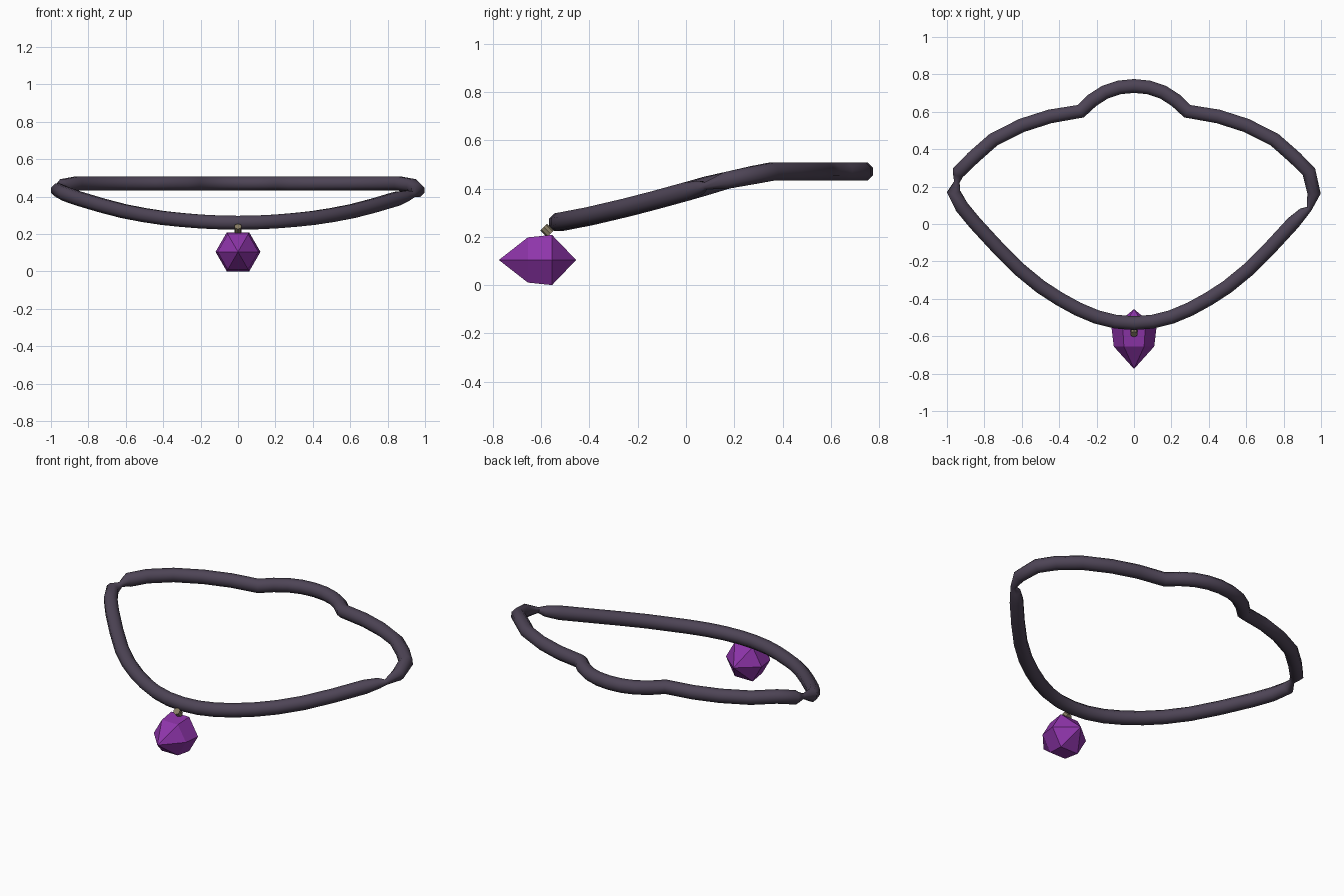
import bpy, bmesh, math
from mathutils import Vector, Matrix

if "Cube" in bpy.data.objects:
    bpy.data.objects.remove(bpy.data.objects["Cube"])


def material(name, rgb):
    m = bpy.data.materials.new(name)
    m.diffuse_color = (*rgb, 1)
    m.use_nodes = True
    m.node_tree.nodes["Principled BSDF"].inputs["Base Color"].default_value = m.diffuse_color
    return m


CORD = material("dark violet cord", (0.075, 0.058, 0.092))
GEM = material("purple crystal", (0.27, 0.035, 0.40))
METAL = material("dull brass", (0.25, 0.21, 0.13))


def add_object(name, bm, mat):
    bmesh.ops.recalc_face_normals(bm, faces=bm.faces)
    me = bpy.data.meshes.new(name)
    bm.to_mesh(me)
    bm.free()
    me.materials.append(mat)
    ob = bpy.data.objects.new(name, me)
    bpy.context.collection.objects.link(ob)
    return ob


def bridge(bm, a, b):
    n = len(a)
    for i in range(n):
        bm.faces.new((a[i], a[(i + 1) % n], b[(i + 1) % n], b[i]))


# Cord height rises from the front and levels off at the back
SLOPE = [(-0.53, 0.26), (-0.4, 0.285), (-0.2, 0.332), (0.0, 0.387),
         (0.15, 0.43), (0.35, 0.47), (0.9, 0.47)]


def height(y):
    for (y0, z0), (y1, z1) in zip(SLOPE, SLOPE[1:]):
        if y <= y1:
            return z0 + (z1 - z0) * (y - y0) / (y1 - y0)


# Cord outline, half of it from front to back; the sides pinch at different points
FRONT = [(0, -0.53), (0.10, -0.522), (0.20, -0.497), (0.30, -0.455), (0.40, -0.40),
         (0.50, -0.335), (0.61, -0.245), (0.73, -0.125), (0.85, 0.005)]
BACK = [(0.935, 0.28), (0.86, 0.355), (0.75, 0.452), (0.60, 0.527), (0.45, 0.575),
        (0.285, 0.603), (0.225, 0.66), (0.155, 0.705), (0.08, 0.73), (0, 0.738)]
RIGHT = [(0.905, 0.06, 0.75), (0.937, 0.082, 0.4), (0.962, 0.165, 0.95)]
LEFT = [(0.92, 0.09, 1), (0.964, 0.172, 0.95), (0.947, 0.225, 0.4), (0.94, 0.262, 0.75)]


def full(points):
    return [(x, y, 1) for x, y in points]


right = full(FRONT) + RIGHT + full(BACK)
left = full(FRONT)[1:] + LEFT + full(BACK)[:-1]
outline = right + [(-x, y, s) for x, y, s in reversed(left)]

# Cord: eight-sided tube swept around the closed outline
bm = bmesh.new()
path = [Vector((x, y, height(y))) for x, y, _ in outline]
rings = []
for i, p in enumerate(path):
    d0 = (p - path[i - 1]).normalized()
    d1 = (path[(i + 1) % len(path)] - p).normalized()
    t = (d0 + d1).normalized()
    side = t.cross(Vector((0, 0, 1))).normalized()
    up = side.cross(t)
    r = 0.04 * outline[i][2]
    ring = []
    for k in range(8):
        a = math.pi / 8 + k * math.pi / 4
        ring.append(bm.verts.new(p + (side * math.cos(a) + up * math.sin(a)) * r))
    rings.append(ring)
for i, ring in enumerate(rings):
    bridge(bm, rings[i - 1], ring)
cord = add_object("cord", bm, CORD)
bpy.context.view_layer.objects.active = cord
cord.select_set(True)
bpy.ops.object.shade_smooth_by_angle(angle=math.radians(50))
cord.select_set(False)

# Crystal: hexagonal gem lying along y, pointed at both ends
bm = bmesh.new()
CZ = 0.104
gem_rings = []
for y, r in ((-0.655, 0.108), (-0.555, 0.12)):
    gem_rings.append([bm.verts.new((r * math.cos(k * math.pi / 3), y,
                                    CZ + r * math.sin(k * math.pi / 3))) for k in range(6)])
bridge(bm, *gem_rings)
for y, ring in ((-0.775, gem_rings[0]), (-0.455, gem_rings[1])):
    tip = bm.verts.new((0, y, CZ))
    for k in range(6):
        bm.faces.new((ring[k], ring[(k + 1) % 6], tip))
add_object("crystal_pendant", bm, GEM)

# Clasp: short tilted peg between the cord and the crystal
bm = bmesh.new()
place = Matrix.Translation((0, -0.575, 0.226)) @ Matrix.Rotation(math.radians(45), 4, 'X')
bmesh.ops.create_cone(bm, cap_ends=True, segments=8, radius1=0.02, radius2=0.02,
                      depth=0.04, matrix=place)
add_object("clasp", bm, METAL)
